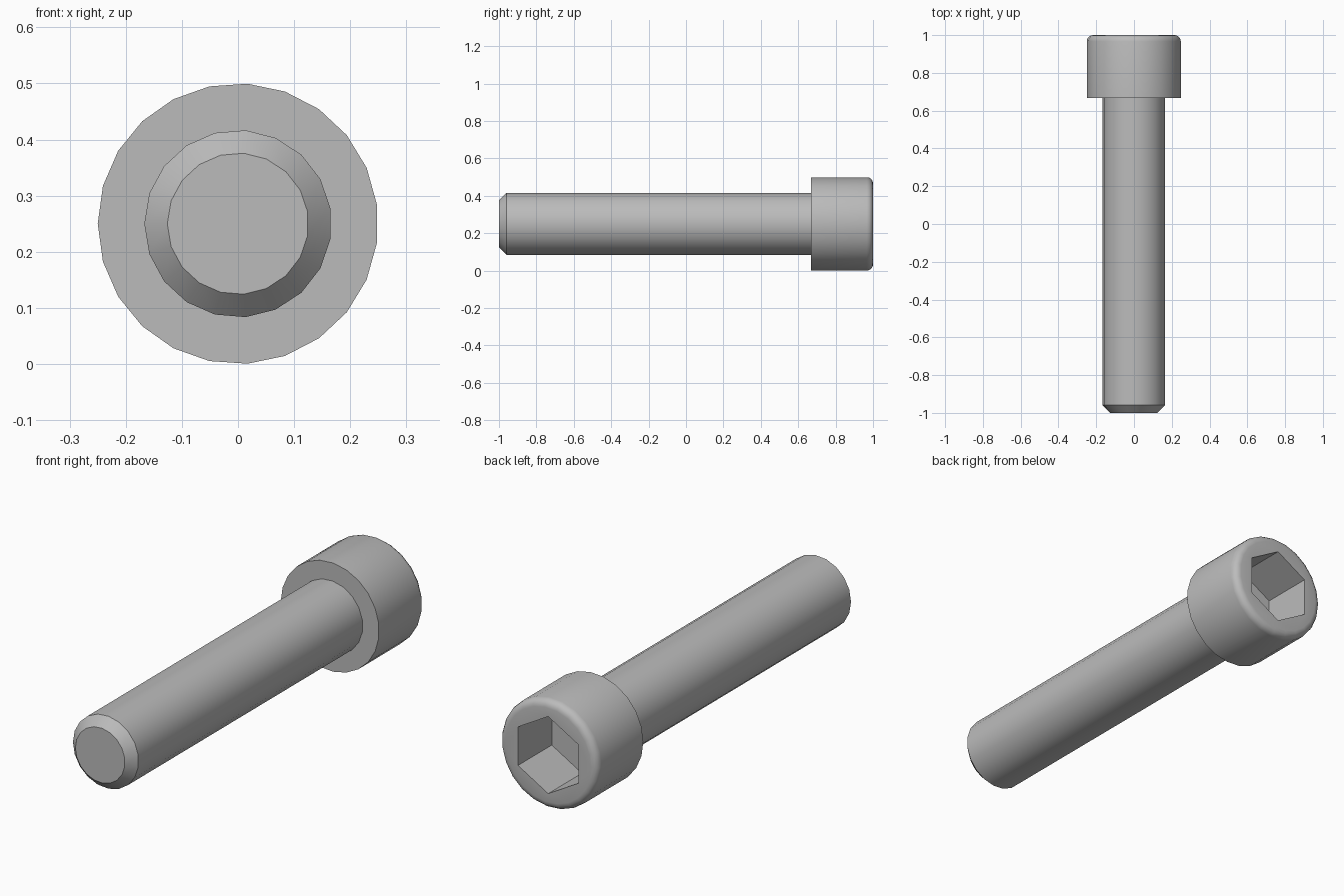
import bpy, bmesh
from math import sin, cos, pi, radians

if "Cube" in bpy.data.objects:
    bpy.data.objects.remove(bpy.data.objects["Cube"])

HEAD_R, SHANK_R, AXIS_Z = 0.25, 0.167, 0.25
BACK, SHOULDER, FRONT = 1.0, 0.667, -1.0
CHAMFER, FILLET = 0.041, 0.033
HEX_R, HEX_DEPTH = 0.177, 0.245

steel = bpy.data.materials.new("steel grey")
steel.use_nodes = True
GREY = (0.5, 0.5, 0.5, 1)
steel.diffuse_color = GREY
steel.node_tree.nodes["Principled BSDF"].inputs["Base Color"].default_value = GREY


def ring(bm, radius, y, sides, start=pi):
    """Loop of vertices around the screw axis."""
    angles = [start + 2 * pi * i / sides for i in range(sides)]
    return [bm.verts.new((radius * cos(a), y, AXIS_Z + radius * sin(a))) for a in angles]


def bridge(bm, a, b):
    n = len(a)
    for i in range(n):
        j = (i + 1) % n
        bm.faces.new((a[i], a[j], b[j], b[i]))


def lathe(bm, profile, sides):
    """Sweep (radius, y) points around the axis and return the rings."""
    rings = [ring(bm, r, y, sides) for r, y in profile]
    for a, b in zip(rings, rings[1:]):
        bridge(bm, a, b)
    return rings


def finish(bm, name):
    mesh = bpy.data.meshes.new(name)
    bm.to_mesh(mesh)
    bm.free()
    mesh.materials.append(steel)
    obj = bpy.data.objects.new(name, mesh)
    bpy.context.collection.objects.link(obj)
    bpy.ops.object.select_all(action='DESELECT')
    obj.select_set(True)
    bpy.context.view_layer.objects.active = obj
    bpy.ops.object.shade_smooth_by_angle(angle=radians(30))


# Shank with a chamfered tip, running just into the head
bm = bmesh.new()
rings = lathe(bm, [(SHANK_R - CHAMFER, FRONT), (SHANK_R, FRONT + CHAMFER),
                   (SHANK_R, SHOULDER + 0.005)], 19)
bm.faces.new(rings[0])
bmesh.ops.recalc_face_normals(bm, faces=bm.faces)
finish(bm, "shank")

# Head: flat shoulder, straight side, rounded rim
bm = bmesh.new()
profile = [(SHANK_R - 0.006, SHOULDER), (HEAD_R, SHOULDER)]
for i in range(5):
    a = i * pi / 8
    profile.append((HEAD_R - FILLET + FILLET * cos(a), BACK - FILLET + FILLET * sin(a)))
rim = lathe(bm, profile, 23)[-1]

# Hexagonal socket, points up and down
mouth = ring(bm, HEX_R, BACK, 6, pi / 2)
floor = ring(bm, HEX_R, BACK - HEX_DEPTH, 6, pi / 2)
bridge(bm, mouth, floor)
bm.faces.new(floor)

# Flat end face between rim and socket
edges = [bm.edges.get((loop[i - 1], loop[i])) for loop in (rim, mouth) for i in range(len(loop))]
bmesh.ops.triangle_fill(bm, edges=edges, use_beauty=True)
bmesh.ops.recalc_face_normals(bm, faces=bm.faces)
finish(bm, "head")
